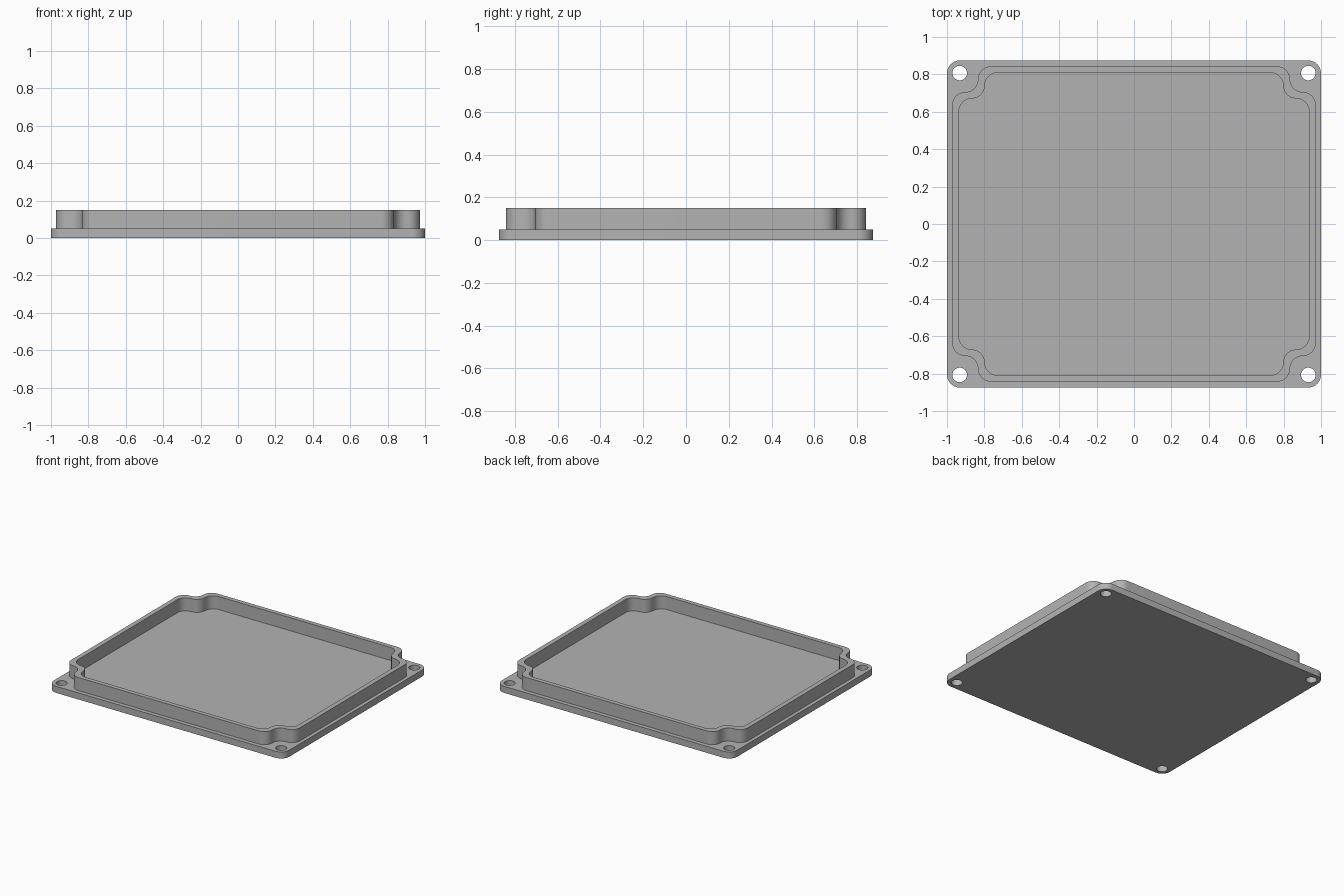
import bpy, bmesh
from math import pi, cos, sin, radians

if "Cube" in bpy.data.objects:
    bpy.data.objects.remove(bpy.data.objects["Cube"])

grey = bpy.data.materials.new("plain grey")
grey.diffuse_color = (0.45, 0.45, 0.45, 1)
grey.use_nodes = True
grey.node_tree.nodes["Principled BSDF"].inputs["Base Color"].default_value = grey.diffuse_color


def arc(cx, cy, r, a0, a1, n=10):
    return [(cx + r * cos(radians(a0 + (a1 - a0) * i / n)),
             cy + r * sin(radians(a0 + (a1 - a0) * i / n))) for i in range(n + 1)]


def mirror_corner(pts):
    """Turn the +x +y corner, listed counter-clockwise, into a closed loop."""
    rev = pts[::-1]
    return (pts + [(-x, y) for x, y in rev]
            + [(-x, -y) for x, y in pts] + [(x, -y) for x, y in rev])


def notched(hx, hy, r):
    """Rectangle whose corners step inwards with S-shaped curves."""
    corner = arc(hx - r, hy - 3 * r, r, 0, 90)
    corner += arc(hx - r, hy - r, r, 270, 180)[1:]
    corner += arc(hx - 3 * r, hy - r, r, 0, 90)[1:]
    return mirror_corner(corner)


def extruded(name, loops, z0, z1):
    """Fill the area between the loops and extrude it from z0 to z1."""
    bm = bmesh.new()
    for pts in loops:
        vs = [bm.verts.new((x, y, z0)) for x, y in pts]
        for a, b in zip(vs, vs[1:] + vs[:1]):
            bm.edges.new((a, b))
    bmesh.ops.triangle_fill(bm, edges=bm.edges[:], use_beauty=True)
    top = bmesh.ops.extrude_face_region(bm, geom=bm.faces[:], use_keep_orig=True)
    bmesh.ops.translate(bm, vec=(0, 0, z1 - z0),
                        verts=[g for g in top["geom"] if isinstance(g, bmesh.types.BMVert)])
    bmesh.ops.recalc_face_normals(bm, faces=bm.faces[:])
    me = bpy.data.meshes.new(name)
    bm.to_mesh(me)
    bm.free()
    me.materials.append(grey)
    ob = bpy.data.objects.new(name, me)
    bpy.context.collection.objects.link(ob)
    bpy.ops.object.select_all(action='DESELECT')
    ob.select_set(True)
    bpy.context.view_layer.objects.active = ob
    bpy.ops.object.shade_smooth_by_angle(angle=radians(30))


# base plate with rounded corners and four screw holes
outline = mirror_corner(arc(0.93, 0.805, 0.07, 0, 90))
holes = [arc(sx * 0.932, sy * 0.807, 0.039, 0, 360, 32)[:-1]
         for sx in (-1, 1) for sy in (-1, 1)]
extruded("base_plate", [outline] + holes, 0, 0.05)

# raised rim that steps around the screw holes
extruded("rim_wall", [notched(0.972, 0.843, 0.069), notched(0.936, 0.809, 0.069)], 0.05, 0.15)
